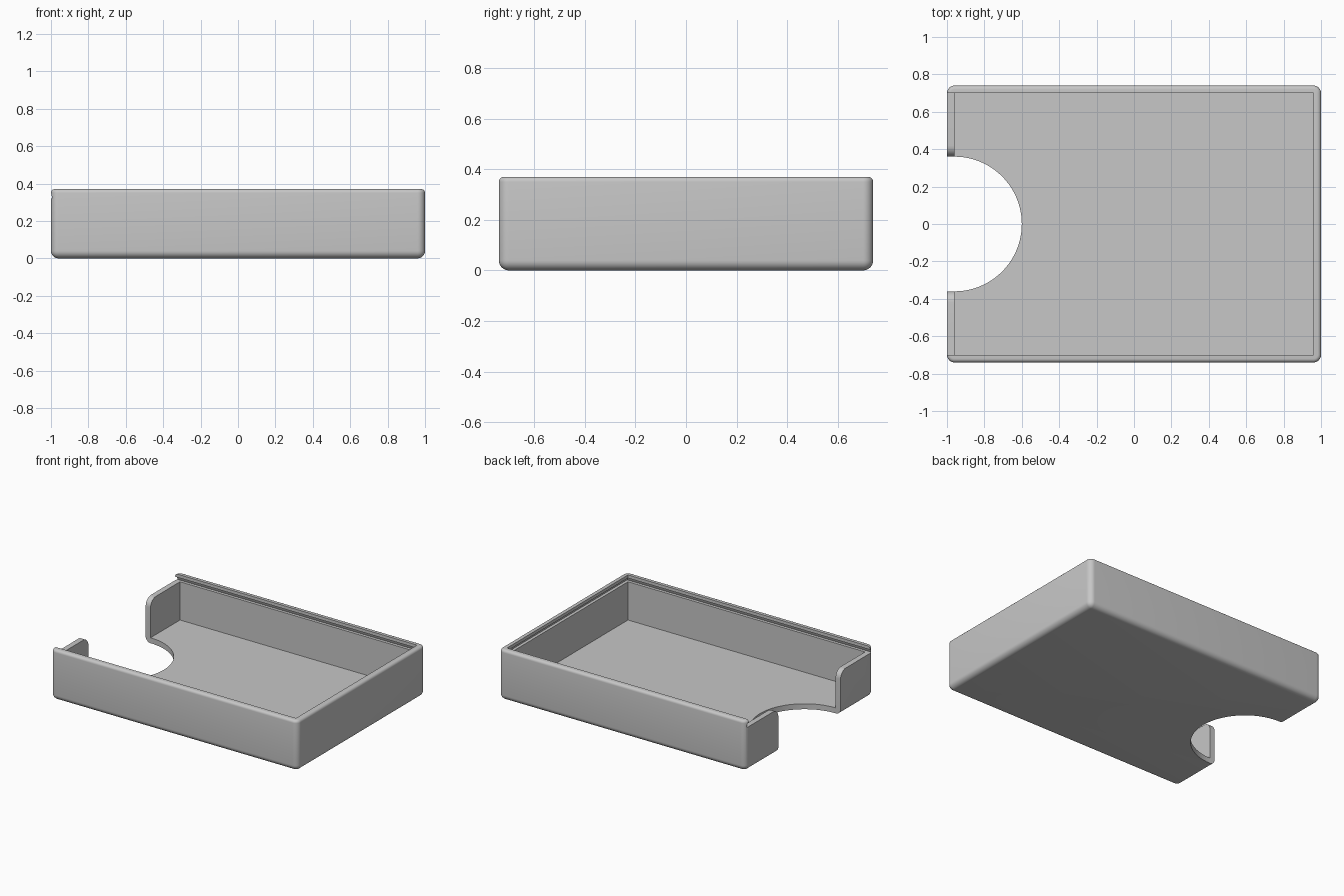
import bpy, bmesh, math
from mathutils import Vector

if "Cube" in bpy.data.objects:
    bpy.data.objects.remove(bpy.data.objects["Cube"], do_unlink=True)

LENGTH, WIDTH, HEIGHT = 2.0, 1.48, 0.37
WALL, FLOOR, LEDGE = 0.04, 0.04, 0.32      # ledge = underside of the lid slot
IN_X, IN_Y = LENGTH / 2 - WALL, WIDTH / 2 - WALL
NOTCH_R, CORNER_R = 0.36, 0.06

grey = bpy.data.materials.new("light_grey")
grey.use_nodes = True
grey.diffuse_color = (0.57, 0.57, 0.57, 1)
grey.node_tree.nodes["Principled BSDF"].inputs["Base Color"].default_value = (0.57, 0.57, 0.57, 1)


def make_object(name, bm):
    bmesh.ops.recalc_face_normals(bm, faces=bm.faces[:])
    mesh = bpy.data.meshes.new(name)
    bm.to_mesh(mesh)
    bm.free()
    mesh.materials.append(grey)
    obj = bpy.data.objects.new(name, mesh)
    bpy.context.collection.objects.link(obj)
    return obj


def prism(name, outline, shift):
    """Extrude a closed outline along a vector."""
    bm = bmesh.new()
    face = bm.faces.new([bm.verts.new(p) for p in outline])
    new = bmesh.ops.extrude_face_region(bm, geom=[face])["geom"]
    bmesh.ops.translate(bm, vec=Vector(shift),
                        verts=[v for v in new if isinstance(v, bmesh.types.BMVert)])
    return make_object(name, bm)


def box(name, low, high):
    (x0, y0, z0), (x1, y1, z1) = low, high
    return prism(name, [(x0, y0, z0), (x1, y0, z0), (x1, y1, z0), (x0, y1, z0)], (0, 0, z1 - z0))


def arc(cy, cz, radius, start, end, steps):
    for i in range(steps + 1):
        a = math.radians(start + (end - start) * i / steps)
        yield cy + radius * math.cos(a), cz + radius * math.sin(a)


# Rounded outer block: wide rounding on sides and base, finer rounding on the rim
bm = bmesh.new()
bmesh.ops.create_cube(bm, size=1)
bmesh.ops.scale(bm, vec=(LENGTH, WIDTH, HEIGHT), verts=bm.verts)
bmesh.ops.translate(bm, vec=(0, 0, HEIGHT / 2), verts=bm.verts)


def on_top(edge):
    return all(v.co.z > HEIGHT - 0.001 for v in edge.verts)


bmesh.ops.bevel(bm, geom=[e for e in bm.edges if not on_top(e)], offset=0.04,
                segments=8, profile=0.5, affect='EDGES')
bmesh.ops.bevel(bm, geom=[e for e in bm.edges if on_top(e)], offset=0.02,
                segments=5, profile=0.5, affect='EDGES')
tray = make_object("tray", bm)

# Storage cavity and the open top that runs out over the low end wall
cavity = box("cavity_cutter", (-IN_X, -IN_Y, FLOOR), (IN_X, IN_Y, 0.6))
opening = box("opening_cutter", (-1.2, -IN_Y, LEDGE), (IN_X, IN_Y, 0.6))

# Undercut slot for a sliding lid on three sides
bm = bmesh.new()
rings = []
for z, depth in ((LEDGE, 0.022), (0.347, 0.012)):
    x, y = IN_X + depth, IN_Y + depth
    rings.append([bm.verts.new((px, py, z)) for px, py in
                  ((-1.2, -y), (x, -y), (x, y), (-1.2, y))])
bm.faces.new(rings[0])
bm.faces.new(rings[1])
for i in range(4):
    j = (i + 1) % 4
    bm.faces.new((rings[0][i], rings[0][j], rings[1][j], rings[1][i]))
slot = make_object("lid_slot_cutter", bm)

# Gap in the low end wall, with rounded upper corners
flare = NOTCH_R + CORNER_R
right_side = list(arc(flare, LEDGE - CORNER_R, CORNER_R, 180, 90, 8))
profile = [(NOTCH_R, -0.1)] + right_side + [(flare, 0.6)]
profile += [(-y, z) for y, z in reversed(profile)]
gap = prism("wall_gap_cutter", [(-1.2, y, z) for y, z in profile], (1.2 - IN_X + 0.002, 0, 0))

# Half round finger notch in the floor
notch = prism("finger_notch_cutter",
              [(x, y, -0.1) for x, y in arc(-IN_X, 0, NOTCH_R, -90, 90, 48)], (0, 0, 0.3))

for cutter in (cavity, opening, slot, gap, notch):
    mod = tray.modifiers.new(cutter.name, 'BOOLEAN')
    mod.operation = 'DIFFERENCE'
    mod.solver = 'EXACT'
    mod.object = cutter

# Bake the cuts and remove the helpers
bpy.context.view_layer.update()
final = bpy.data.meshes.new_from_object(tray.evaluated_get(bpy.context.evaluated_depsgraph_get()))
tray.modifiers.clear()
tray.data = final
for cutter in (cavity, opening, slot, gap, notch):
    bpy.data.objects.remove(cutter, do_unlink=True)

bpy.ops.object.select_all(action='DESELECT')
tray.select_set(True)
bpy.context.view_layer.objects.active = tray
bpy.ops.object.shade_smooth_by_angle(angle=math.radians(30))
